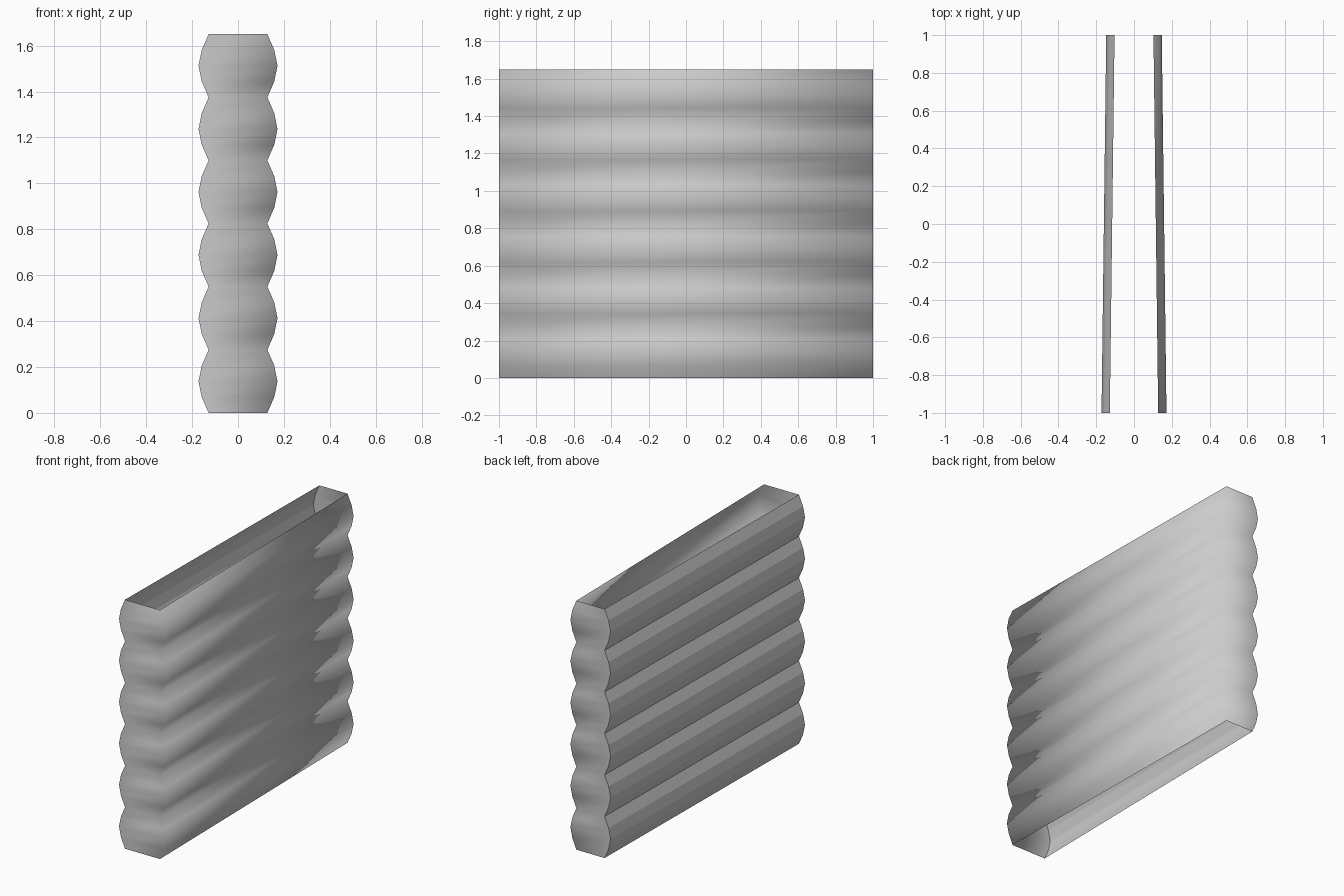
import bpy, bmesh

if "Cube" in bpy.data.objects:
    bpy.data.objects.remove(bpy.data.objects["Cube"])

LOGS, LOG_H = 6, 0.275
# quarter steps of one bulging log: (fraction of height, half width)
STEPS = [(0.0, 0.128), (0.25, 0.158), (0.5, 0.172), (0.75, 0.158)]
profile = [((i + f) * LOG_H, w) for i in range(LOGS) for f, w in STEPS]
profile.append((LOGS * LOG_H, STEPS[0][1]))

bm = bmesh.new()


def column(side, y):
    """Scalloped vertical row of points, narrowing towards the back."""
    inset = 0.0125 * (y + 1)
    return [bm.verts.new((side * (w - inset), y, z)) for z, w in profile]


def strip(a, b, smooth):
    for i in range(len(a) - 1):
        bm.faces.new((a[i], b[i], b[i + 1], a[i + 1])).smooth = smooth


left_front, left_back = column(-1, -1), column(-1, 1)
right_front, right_mid, right_back = [column(1, y) for y in (-1, 0, 1)]

# End caps and soft right side, with a row of vertices halfway along
strip(left_front, right_front, True)
strip(right_front, right_mid, True)
strip(right_mid, right_back, True)
strip(right_back, left_back, True)
# Crisp left side; top and bottom stay open
strip(left_back, left_front, False)

mesh = bpy.data.meshes.new("log_wall")
bm.to_mesh(mesh)
bm.free()
wall = bpy.data.objects.new("log_wall", mesh)
bpy.context.collection.objects.link(wall)
